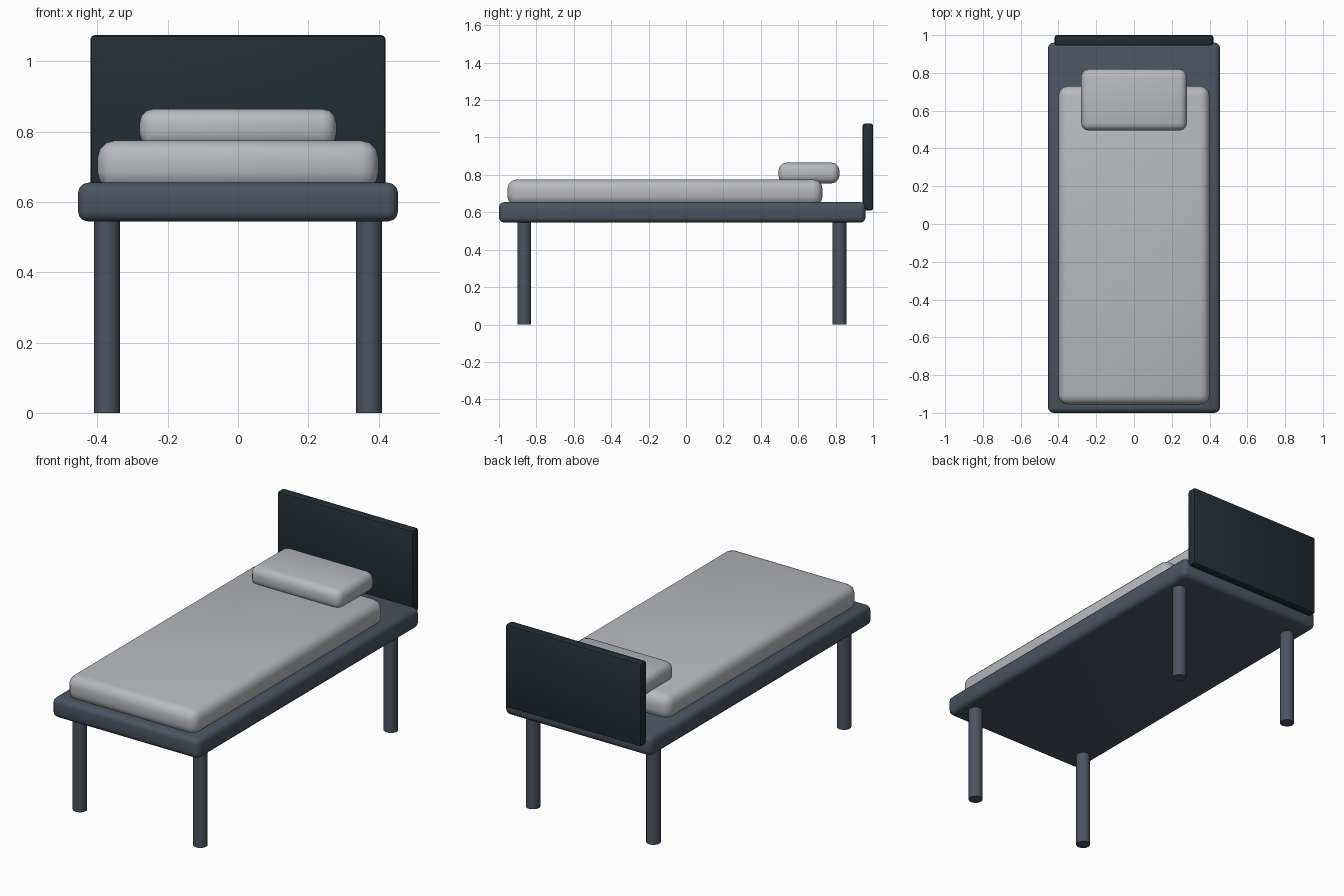
import bpy
import math

cube = bpy.data.objects.get("Cube")
if cube:
    bpy.data.objects.remove(cube, do_unlink=True)


def material(name, rgb):
    mat = bpy.data.materials.new(name)
    mat.use_nodes = True
    color = (*rgb, 1)
    mat.diffuse_color = color
    mat.node_tree.nodes["Principled BSDF"].inputs["Base Color"].default_value = color
    return mat


slate = material("slate_blue", (0.07, 0.088, 0.12))
navy = material("dark_navy", (0.016, 0.027, 0.035))
linen = material("pale_linen", (0.48, 0.49, 0.52))


def finish(obj, name, mat):
    obj.name = name
    obj.data.materials.append(mat)
    bpy.ops.object.shade_smooth_by_angle(angle=math.radians(30))


def rounded_box(name, low, high, bevel, segments, mat):
    """Box between two corners with rounded edges."""
    centre = [(a + b) / 2 for a, b in zip(low, high)]
    bpy.ops.mesh.primitive_cube_add(size=1, location=centre)
    obj = bpy.context.object
    obj.scale = [b - a for a, b in zip(low, high)]
    bpy.ops.object.transform_apply(location=False, rotation=False, scale=True)
    mod = obj.modifiers.new("rounded_edges", "BEVEL")
    mod.width = bevel
    mod.segments = segments
    bpy.ops.object.modifier_apply(modifier=mod.name)
    finish(obj, name, mat)


# Bed base and headboard
rounded_box("bed_frame", (-0.455, -1, 0.545), (0.455, 0.96, 0.655), 0.028, 3, slate)
rounded_box("headboard", (-0.42, 0.945, 0.61), (0.42, 1, 1.075), 0.012, 2, navy)

# Bedding
rounded_box("mattress", (-0.4, -0.955, 0.635), (0.4, 0.73, 0.775), 0.05, 3, linen)
rounded_box("pillow", (-0.28, 0.495, 0.755), (0.28, 0.82, 0.865), 0.04, 3, linen)

# Four round legs
for side, x in (("right", -0.373), ("left", 0.373)):
    for end, y in (("front", -0.865), ("back", 0.82)):
        bpy.ops.mesh.primitive_cylinder_add(vertices=32, radius=0.037, depth=0.56,
                                            location=(x, y, 0.28))
        finish(bpy.context.object, f"{end}_{side}_leg", slate)
